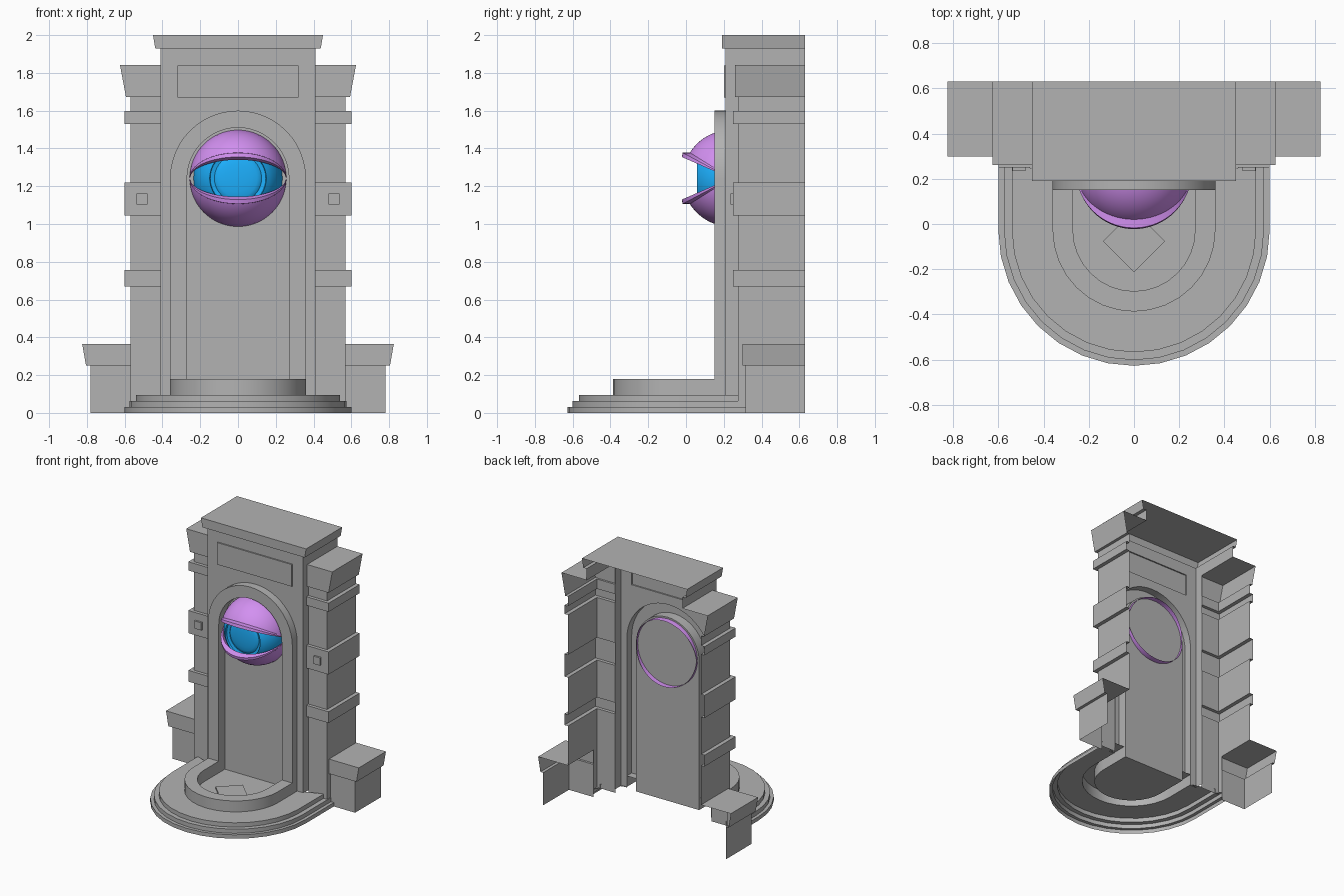
import bpy, bmesh
from math import sin, cos, pi, radians, asin
from mathutils import Vector

if "Cube" in bpy.data.objects:
    bpy.data.objects.remove(bpy.data.objects["Cube"])


def material(name, color):
    m = bpy.data.materials.new(name)
    m.diffuse_color = color
    return m


STONE = material("stone_grey", (0.25, 0.25, 0.25, 1))
STONE.diffuse_color = (0.45, 0.45, 0.45, 1)
PURPLE = material("lid_purple", (0.65, 0.28, 0.88, 1))
BLUE = material("eye_blue", (0.012, 0.43, 0.98, 1))


def finish(name, bm, mirror=False, mat=STONE, smooth=None):
    """Weld, orient the open shell towards the front, and link it."""
    bmesh.ops.remove_doubles(bm, verts=bm.verts, dist=1e-4)
    bmesh.ops.recalc_face_normals(bm, faces=bm.faces)
    total = sum((f.normal * f.calc_area() for f in bm.faces), Vector())
    if total.dot(Vector((0, -1, 0.2))) < 0:
        bmesh.ops.reverse_faces(bm, faces=bm.faces)
    me = bpy.data.meshes.new(name)
    bm.to_mesh(me)
    bm.free()
    ob = bpy.data.objects.new(name, me)
    bpy.context.collection.objects.link(ob)
    me.materials.append(mat)
    if mirror:
        ob.modifiers.new("mirror", 'MIRROR')
    if smooth:
        bpy.context.view_layer.objects.active = ob
        ob.select_set(True)
        bpy.ops.object.shade_smooth_by_angle(angle=radians(smooth))
        ob.select_set(False)
    return ob


def loft(bm, rows, closed_rows=False, fill_last=False):
    """Quads between successive rows of points."""
    vs = [[bm.verts.new(p) for p in row] for row in rows]
    pairs = list(zip(vs, vs[1:])) + ([(vs[-1], vs[0])] if closed_rows else [])
    for a, b in pairs:
        for i in range(len(a) - 1):
            bm.faces.new((a[i], a[i + 1], b[i + 1], b[i]))
    if fill_last:
        bm.faces.new(vs[-1])


def corner_shell(name, xin, levels, yb=0.63, top=True):
    """Front and outer side walls stepped through (x, y, z) levels, mirrored."""
    bm = bmesh.new()
    loft(bm, [[(xin, y, z), (x, y, z), (x, yb, z)] for x, y, z in levels])
    if top:
        x, y, z = levels[-1]
        bm.faces.new([bm.verts.new(p) for p in
                      ((xin, y, z), (x, y, z), (x, yb, z), (xin, yb, z))])
    return finish(name, bm, mirror=True)


def plate(name, x0, x1, z0, z1, yf, yb, mirror=True):
    """Raised rectangle with an open back."""
    bm = bmesh.new()
    ring = [(x0, z0), (x1, z0), (x1, z1), (x0, z1), (x0, z0)]
    loft(bm, [[(x, y, z) for x, z in ring] for y in (yb, yf)])
    bm.faces.new([bm.verts.new((x, yf, z)) for x, z in ring[:4]])
    return finish(name, bm, mirror)


# Stepped base, curb and niche floor: one profile swept round a U
def u_path(r, z, yb, n=16):
    arc = [(r * cos(pi * i / n), -0.027 - r * sin(pi * i / n), z) for i in range(n + 1)]
    return [(r, yb, z)] + arc + [(-r, yb, z)]


bm = bmesh.new()
profile = [(.6, 0, .315), (.6, .03, .315), (.575, .03, .315), (.575, .062, .315),
           (.54, .062, .28), (.54, .095, .28), (.36, .095, .21), (.36, .18, .21),
           (.27, .18, .21), (.27, .09, .225)]
loft(bm, [u_path(*p) for p in profile], fill_last=True)
finish("stepped_base", bm, smooth=30)

# Raised diamond in the floor
bm = bmesh.new()
dia = [(.137, 0), (0, .137), (-.137, 0), (0, -.137), (.137, 0)]
loft(bm, [[(x, y - .077, z) for x, y in dia] for z in (.09, .105)])
bm.faces.new([bm.verts.new((x, y - .077, .105)) for x, y in dia[:4]])
finish("floor_diamond", bm)


# Arched niche: frame and recessed back panel
def arch(r, y, z0, n=24):
    arc = [(r * cos(pi * i / n), y, 1.24 + r * sin(pi * i / n)) for i in range(n + 1)]
    return [(r, y, z0)] + arc + [(-r, y, z0)]


bm = bmesh.new()
loft(bm, [arch(.36, .21, .18), arch(.36, .15, .18), arch(.27, .15, .18),
          arch(.27, .225, .09)], fill_last=True)
finish("arched_niche", bm, smooth=30)

# Front wall (half outline around the arch and the sign panel) and its returns
bm = bmesh.new()
half_arch = [(p[0], p[2]) for p in arch(.36, .21, .09)[1:14]][::-1]
outline = [(.36, .09), (.41, .09), (.41, 1.84), (.41, 1.93), (0, 1.93),
           (0, 1.84), (.32, 1.84), (.32, 1.67), (0, 1.67)] + half_arch
bm.faces.new([bm.verts.new((x, .21, z)) for x, z in outline])
for z0, z1, yb in ((.09, 1.84, .28), (1.84, 1.93, .63)):
    bm.faces.new([bm.verts.new(p) for p in
                  ((.41, .21, z0), (.41, yb, z0), (.41, yb, z1), (.41, .21, z1))])
finish("front_wall", bm, mirror=True)
plate("frieze_panel", -.32, .32, 1.67, 1.84, .2, .21, mirror=False)

# Crown on top
corner_shell("crown", 0, [(.41, .21, 1.93), (.438, .19, 1.93), (.45, .19, 2)])

# Side pillars with projecting bands and flared caps
levels = [(.57, .275, .365)]
for z0, z1 in ((.67, .757), (1.045, 1.22), (1.53, 1.597)):
    levels += [(.57, .275, z0), (.6, .25, z0), (.6, .25, z1), (.57, .275, z1)]
levels += [(.57, .275, 1.672), (.593, .26, 1.672), (.625, .26, 1.842)]
corner_shell("pillars", .41, levels)
corner_shell("pillar_feet", .41, [(.57, .275, .06), (.57, .275, .365)], yb=.315, top=False)
plate("pillar_studs", .48, .537, 1.103, 1.162, .235, .25)

# Low end blocks
corner_shell("end_blocks", .57, [(.782, .315, 0), (.782, .315, .252), (.805, .298, .252),
                                 (.825, .298, .365)])

# Eyeball: flat-fronted, with an inset iris, lathed about y
C = Vector((0, .237, 1.242))
R, N = .236, 40
a0, a1 = asin(.17 / R), pi / 2 - .08
prof = [(R * sin(a), -R * cos(a)) for a in [a1 + (a0 - a1) * i / 8 for i in range(9)]]
prof += [(.15, -.18), (.147, -.165), (.125, -.16)]
prof += [(.125 * cos(t), -.155 - .02 * sin(t)) for t in [pi / 2 * i / 5 for i in range(6)]]
bm = bmesh.new()
loft(bm, [[C + Vector((r * cos(2 * pi * i / N), y, r * sin(2 * pi * i / N)))
           for i in range(N + 1)] for r, y in prof])
bmesh.ops.dissolve_degenerate(bm, edges=bm.edges, dist=1e-5)
finish("eyeball", bm, mat=BLUE, smooth=30)


# Eyelids: sphere wedges about the x axis, each with a thick rim
def meridian(rx, rr, deg, sign, n=32):
    a = radians(deg)
    return [C + Vector((rx * cos(pi * i / n), -rr * sin(pi * i / n) * cos(a),
                        sign * rr * sin(pi * i / n) * sin(a))) for i in range(n + 1)]


for sign, name in ((1, "upper"), (-1, "lower")):
    bm = bmesh.new()
    loft(bm, [meridian(.256, .256, 25 + 72 * i / 12, sign) for i in range(13)])
    bmesh.ops.dissolve_degenerate(bm, edges=bm.edges, dist=1e-5)
    finish(name + "_eyelid", bm, mat=PURPLE, smooth=35)
    bm = bmesh.new()
    loft(bm, [meridian(.254, .24, 24, sign), meridian(.256, .283, 23.5, sign),
              meridian(.257, .288, 28, sign), meridian(.256, .25, 33, sign)],
         closed_rows=True)
    bmesh.ops.dissolve_degenerate(bm, edges=bm.edges, dist=1e-5)
    finish(name + "_eyelid_rim", bm, mat=PURPLE, smooth=30)

for m in bpy.data.materials:
    if m.users and not m.is_grease_pencil:
        m.use_nodes = True
        m.node_tree.nodes["Principled BSDF"].inputs["Base Color"].default_value = m.diffuse_color
